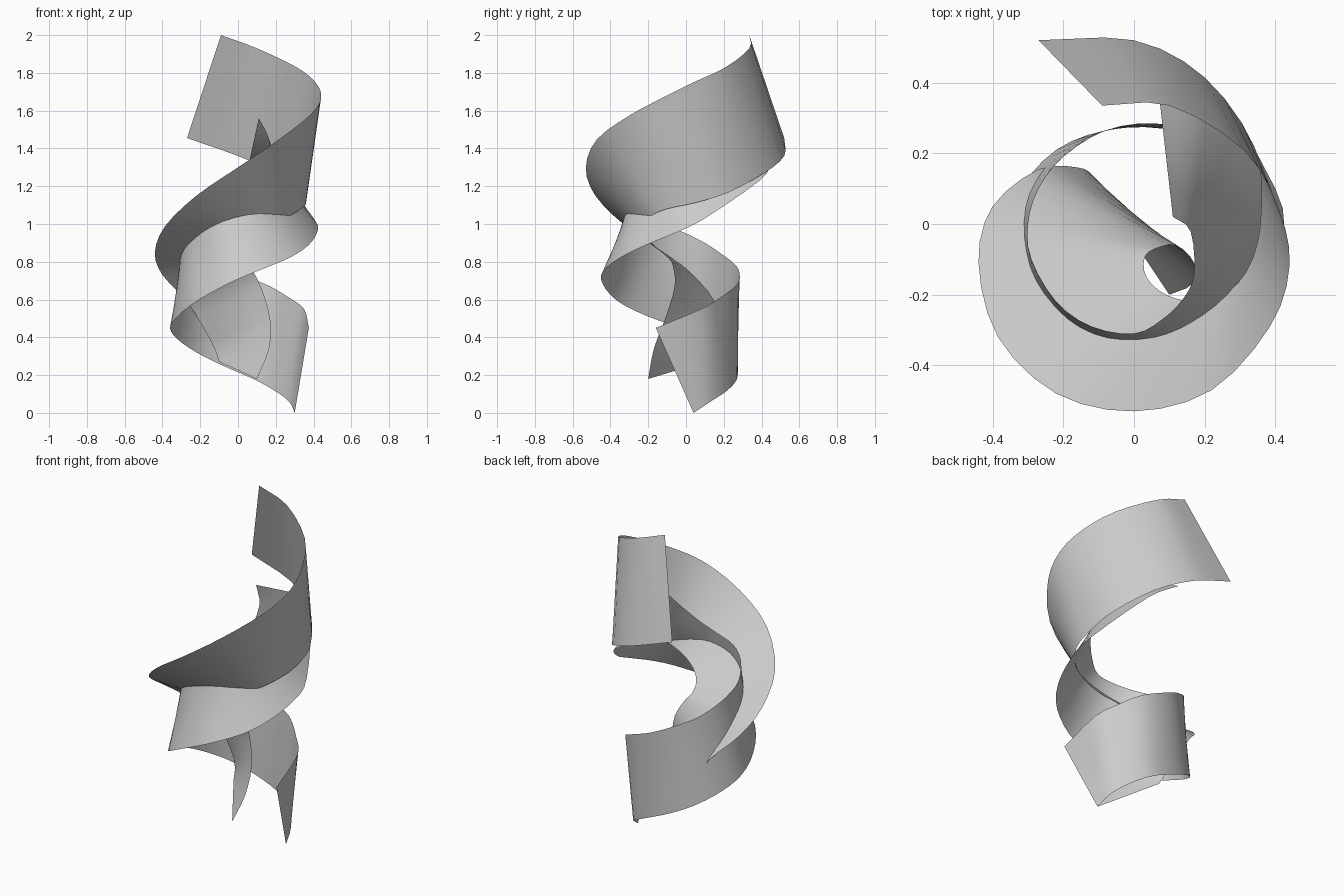
import bpy
import bmesh
from mathutils import Vector

default_cube = bpy.data.objects.get("Cube")
if default_cube:
    bpy.data.objects.remove(default_cube, do_unlink=True)

STEPS_ALONG = 3
ROWS_ACROSS = 5


def flat_material(name, colour):
    material = bpy.data.materials.new(name)
    material.use_nodes = True
    material.diffuse_color = colour
    shader = material.node_tree.nodes["Principled BSDF"]
    shader.inputs["Base Color"].default_value = colour
    return material


def smooth_path(points):
    """Run a flowing curve through a few path points."""
    keys = [Vector(point) for point in points]
    keys.insert(0, keys[0] * 2 - keys[1])
    keys.append(keys[-1] * 2 - keys[-2])
    path = []
    for before, start, end, after in zip(keys, keys[1:], keys[2:], keys[3:]):
        for step in range(STEPS_ALONG):
            t = step / STEPS_ALONG
            bend = (before * 2 - start * 5 + end * 4 - after) * t * t
            twist = (start * 3 - before - end * 3 + after) * t * t * t
            path.append(start + ((end - before) * t + bend + twist) / 2)
    path.append(keys[-2])
    return path


def make_ribbon(name, upper_edge, lower_edge, material):
    """Stretch straight rulings between two edge paths to form a curled sheet."""
    bm = bmesh.new()
    rulings = []
    for upper, lower in zip(smooth_path(upper_edge), smooth_path(lower_edge)):
        rulings.append([bm.verts.new(upper.lerp(lower, row / ROWS_ACROSS))
                        for row in range(ROWS_ACROSS + 1)])
    for here, following in zip(rulings, rulings[1:]):
        for row in range(ROWS_ACROSS):
            bm.faces.new((here[row], following[row],
                          following[row + 1], here[row + 1]))
    bmesh.ops.recalc_face_normals(bm, faces=bm.faces)

    mesh = bpy.data.meshes.new(name)
    bm.to_mesh(mesh)
    bm.free()
    mesh.materials.append(material)
    ribbon = bpy.data.objects.new(name, mesh)
    bpy.context.collection.objects.link(ribbon)

    # Smooth shading along the curl
    bpy.ops.object.select_all(action="DESELECT")
    ribbon.select_set(True)
    bpy.context.view_layer.objects.active = ribbon
    bpy.ops.object.shade_smooth_by_angle()
    return ribbon


grey = flat_material("light grey", (0.6, 0.6, 0.6, 1))

# Upper ribbon: wide open turn at the top, rolled tight at its lower end
make_ribbon(
    "upper_ribbon",
    [(-.09, .335, 2), (.1, .335, 1.93), (.31, .21, 1.83), (.41, .04, 1.75),
     (.44, -.12, 1.67), (.385, -.29, 1.58), (.22, -.47, 1.45), (0, -.53, 1.3),
     (-.22, -.48, 1.15), (-.385, -.32, .99), (-.44, -.11, .85), (-.4, .05, .73),
     (-.27, .155, .59), (-.16, .16, .41), (-.12, .14, .33), (-.1, .1, .27)],
    [(-.27, .52, 1.455), (0, .52, 1.36), (.2, .415, 1.27), (.34, .22, 1.165),
     (.36, .04, 1.11), (.335, -.1, 1.08), (.27, -.19, 1.04), (.18, -.22, .98),
     (.09, -.2, .92), (.035, -.15, .87), (.03, -.095, .82), (.06, -.07, .78),
     (.12, -.06, .67), (.17, -.11, .5), (.165, -.17, .34), (.1, -.2, .18)],
    grey,
)

# Lower ribbon: rolled tight at its upper end, opening out to the foot
make_ribbon(
    "lower_ribbon",
    [(.11, .02, 1.56), (.16, -.02, 1.46), (.17, -.14, 1.34), (.14, -.21, 1.26),
     (.08, -.27, 1.18), (0, -.31, 1.12), (-.12, -.29, 1.09), (-.22, -.22, 1.05),
     (-.29, -.1, .99), (-.3, 0, .95), (-.27, .1, .9), (-.2, .19, .84),
     (-.08, .265, .78), (.05, .285, .72), (.17, .26, .67), (.27, .18, .61),
     (.35, .08, .55), (.375, -.16, .45)],
    [(.06, .46, 1.33), (.22, .39, 1.23), (.4, .1, 1.03), (.42, -.04, .96),
     (.37, -.22, .885), (.27, -.35, .82), (.1, -.44, .75), (-.06, -.44, .68),
     (-.22, -.36, .59), (-.32, -.2, .51), (-.36, -.03, .45), (-.32, .1, .39),
     (-.22, .21, .32), (-.08, .265, .25), (.08, .27, .18), (.19, .22, .12),
     (.27, .13, .06), (.3, .04, 0)],
    grey,
)
